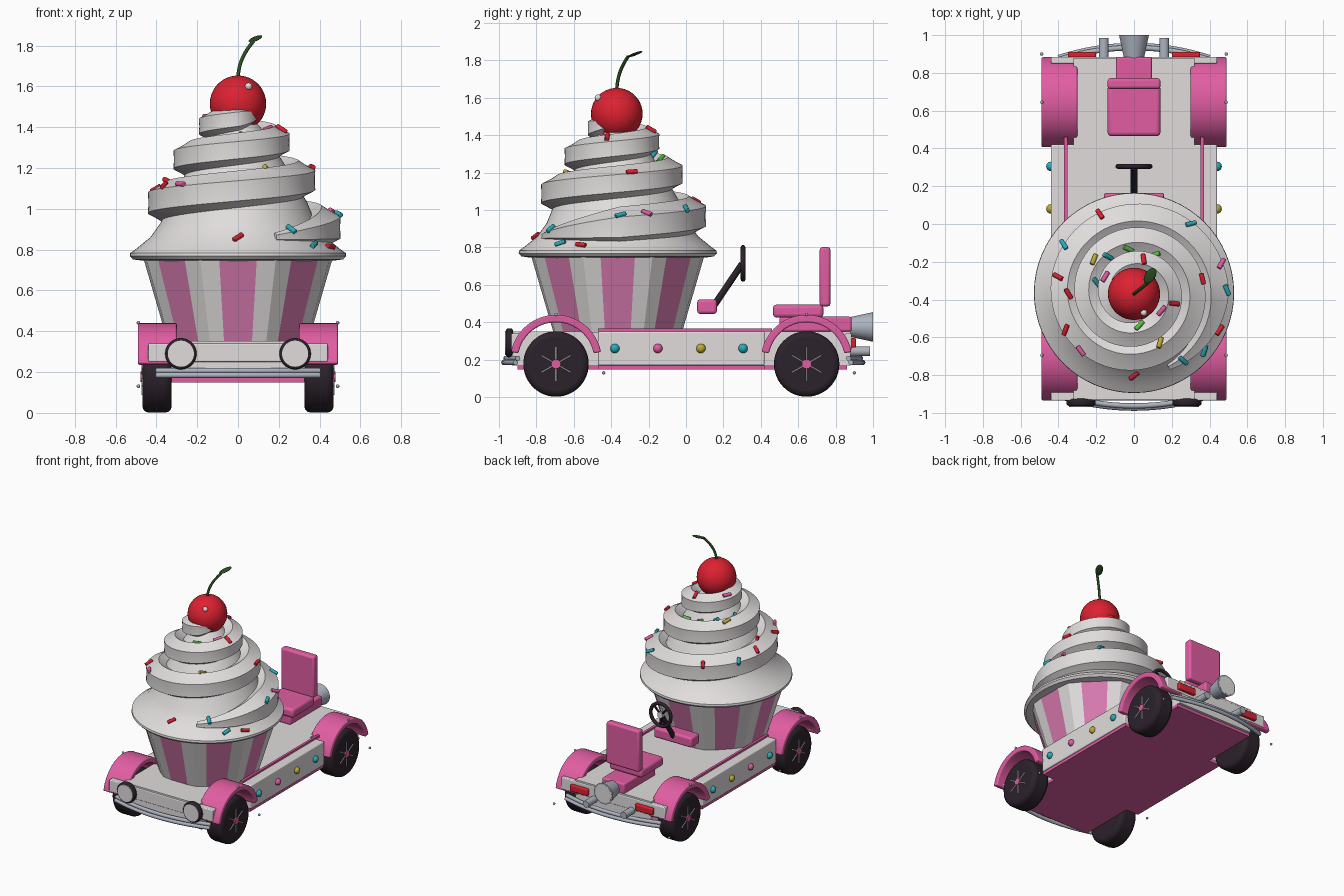
import bpy, bmesh, random
from math import pi, sin, cos, radians
from mathutils import Vector, Matrix
from mathutils.bvhtree import BVHTree

if "Cube" in bpy.data.objects:
    bpy.data.objects.remove(bpy.data.objects["Cube"])
random.seed(4)


def material(name, r, g, b):
    m = bpy.data.materials.new(name)
    m.use_nodes = True
    m.diffuse_color = (r, g, b, 1)
    m.node_tree.nodes["Principled BSDF"].inputs["Base Color"].default_value = (r, g, b, 1)
    return m


white = material("cream white", .75, .72, .72)
pink = material("candy pink", .75, .11, .36)
paper = material("paper pink", .7, .2, .44)
dark = material("liquorice dark", .025, .016, .024)
metal = material("pale metal", .42, .45, .52)
red = material("cherry red", .72, .015, .03)
stem_green = material("stem green", .025, .08, .015)
teal = material("teal", .02, .42, .5)
lime = material("lime", .1, .52, .06)
yellow = material("yellow", .52, .4, .03)


def finish(name, bm, *mats, angle=35, bevel=0):
    bmesh.ops.recalc_face_normals(bm, faces=bm.faces)
    me = bpy.data.meshes.new(name)
    bm.to_mesh(me)
    bm.free()
    for m in mats:
        me.materials.append(m)
    me.shade_smooth()
    me.set_sharp_from_angle(angle=radians(angle))
    ob = bpy.data.objects.new(name, me)
    bpy.context.collection.objects.link(ob)
    if bevel:
        mod = ob.modifiers.new("rounded edges", "BEVEL")
        mod.width, mod.segments, mod.limit_method = bevel, 3, "ANGLE"
    return ob


def box(name, mat, x, y, z, bevel=0):
    """Box from (min, max) pairs."""
    bm = bmesh.new()
    bmesh.ops.create_cube(bm, size=1)
    for v in bm.verts:
        v.co = [(p[0] + p[1]) / 2 + c * (p[1] - p[0]) for p, c in zip((x, y, z), v.co)]
    return finish(name, bm, mat, bevel=bevel)


def rod(name, mat, a, b, r1, r2=None, seg=32, bevel=0):
    """Cylinder or cone between two points."""
    a, b = Vector(a), Vector(b)
    bm = bmesh.new()
    spin = (b - a).to_track_quat("Z", "Y").to_matrix().to_4x4()
    bmesh.ops.create_cone(bm, cap_ends=True, segments=seg, radius1=r1,
                          radius2=r1 if r2 is None else r2, depth=(b - a).length,
                          matrix=Matrix.Translation((a + b) / 2) @ spin)
    return finish(name, bm, mat, bevel=bevel)


def ball(name, mat, center, r, seg=16, shape=None):
    bm = bmesh.new()
    bmesh.ops.create_uvsphere(bm, u_segments=seg, v_segments=seg // 2 + 2, radius=r,
                              matrix=Matrix.Translation(center) @ (shape or Matrix()))
    return finish(name, bm, mat, angle=80)


def tube(name, mat, points, r, closed=False):
    cu = bpy.data.curves.new(name, "CURVE")
    cu.dimensions, cu.bevel_depth, cu.bevel_resolution = "3D", r, 3
    cu.use_fill_caps = True
    sp = cu.splines.new("POLY")
    sp.points.add(len(points) - 1)
    for p, co in zip(sp.points, points):
        p.co = (*co, 1)
    sp.use_cyclic_u = closed
    cu.materials.append(mat)
    ob = bpy.data.objects.new(name, cu)
    bpy.context.collection.objects.link(ob)


def loft(bm, rings, caps=True):
    """Skin a list of equally long closed rings."""
    rows = [[bm.verts.new(p) for p in ring] for ring in rings]
    n = len(rows[0])
    for a, b in zip(rows, rows[1:]):
        for i in range(n):
            bm.faces.new((a[i], a[(i + 1) % n], b[(i + 1) % n], b[i]))
    if caps:
        bm.faces.new(rows[0])
        bm.faces.new(rows[-1])


# Chassis
box("chassis_core", white, (-.32, .32), (-.93, .88), (.17, .352))
box("chassis_middle", white, (-.44, .44), (-.47, .42), (.17, .352), .008)
box("floor_plate", pink, (-.325, .325), (-.9, .86), (.148, .172))
box("floor_plate_middle", pink, (-.43, .43), (-.47, .42), (.148, .172))
box("front_ledge", white, (-.44, .44), (-.935, -.89), (.25, .34), .006)
box("rear_ledge", white, (-.44, .44), (.85, .885), (.25, .34), .006)

# Wheels, fenders, side trim and candy lights
for s in (-1, 1):
    side = "left" if s > 0 else "right"
    for end, y0 in (("front", -.695), ("rear", .645)):
        tag = f"{end}_{side}"
        rod(f"{tag}_tyre", dark, (s * .325, y0, .177), (s * .468, y0, .177), .175, seg=48, bevel=.03)
        rod(f"{tag}_hub", pink, (s * .46, y0, .177), (s * .478, y0, .177), .026, seg=16)
        for k in range(6):
            d = Vector((0, cos(k * pi / 3 + pi / 6), sin(k * pi / 3 + pi / 6)))
            c = Vector((s * .469, y0, .177))
            rod(f"{tag}_spoke", white, c + d * .02, c + d * .09, .004, seg=6)
        bm = bmesh.new()
        arch = []
        for k in range(25):
            a = radians(11 + k * 158 / 24)
            arch.append([(s * x, y0 + r * cos(a), .195 + r * sin(a))
                         for x, r in ((.3, .205), (.49, .205), (.49, .245), (.3, .245))])
        loft(bm, arch)
        finish(f"{tag}_fender", bm, pink, bevel=.008)
        for dy, z in ((0, .442), (.255, .13)):
            ball(f"{tag}_bolt", metal, (s * .488, y0 + dy, z), .009, 8)
    box(f"{side}_trim", pink, sorted((s * .352, s * .37)), (-.47, .46), (.35, .366))
    for y, m in zip((-.38, -.15, .08, .305), (teal, pink, yellow, teal)):
        ball(f"{side}_candy_light", m, (s * .44, y, .26), .025)
    # Headlights, tail lights and exhausts
    rod(f"{side}_headlight_rim", dark, (s * .28, -.925, .29), (s * .28, -.963, .29), .077, seg=40, bevel=.012)
    rod(f"{side}_headlight_lens", white, (s * .28, -.95, .29), (s * .28, -.968, .29), .064, seg=40)
    box(f"{side}_tail_light", red, sorted((s * .2, s * .35)), (.88, .91), (.265, .315), .008)
    rod(f"{side}_exhaust", metal, (s * .16, .87, .245), (s * .16, .985, .245), .026, seg=24)
for name, sign, reach in (("front", -1, .975), ("rear", 1, .945)):
    for off, z in ((0, .185), (.012, .207)):
        tube(f"{name}_bumper", metal, [(x / 20, sign * (reach - off - .4 * (x / 20) ** 2), z)
                                       for x in range(-8, 9)], .014)

# Driver area
box("seat_pedestal", pink, (-.095, .095), (.5, .885), (.35, .43), .012)
box("seat_cushion", pink, (-.14, .14), (.465, .735), (.425, .495), .02)
box("seat_back", pink, (-.14, .14), (.715, .772), (.485, .802), .015)
box("dashboard", pink, (-.16, .16), (.06, .165), (.445, .522), .015)
rod("steering_column", dark, (0, .15, .49), (0, .3, .712), .018, seg=16)
wheel_center = Vector((0, .305, .715))
rim = [wheel_center + .085 * Vector((cos(k * pi / 16), 0, sin(k * pi / 16))) for k in range(32)]
tube("steering_wheel", dark, rim, .013, True)
for k in (4, 12, 24):
    rod("steering_spoke", dark, wheel_center, rim[k], .008, seg=8)
rod("steering_hub", white, (0, .295, .715), (0, .317, .715), .022, seg=16)

# Rear booster horn
rod("booster_cone", metal, (0, .84, .375), (0, 1, .375), .045, .079, 40)
rod("booster_mouth", white, (0, .99, .375), (0, 1.001, .375), .068, seg=40)

# Pleated paper cup: flat pink panels between ridged white ones
CY = -.365
bm = bmesh.new()
rings = []
for r, z in ((.35, .345), (.475, .765)):
    ring = []
    for k in range(8):
        for deg, grow in ((-11.25, 1), (11.25, 1), (22.5, 1.03)):
            a = radians(k * 45 + deg)
            ring.append((r * grow * cos(a), CY + r * grow * sin(a), z))
    rings.append(ring)
loft(bm, rings)
bm.faces.ensure_lookup_table()
for i, f in enumerate(bm.faces):
    f.material_index = 1 if i < 24 and i % 3 == 0 else 0
finish("paper_cup", bm, white, paper, angle=5)

# Frosting base and core
bm = bmesh.new()
profile = ((.46, .745), (.515, .752), (.53, .768), (.528, .783), (.5, .803), (.43, .86), (.38, .93),
           (.34, 1.03), (.27, 1.15), (.19, 1.28), (.11, 1.4), (.03, 1.48))
loft(bm, [[(r * cos(k * pi / 32), CY + r * sin(k * pi / 32), z) for k in range(64)] for r, z in profile])
core = finish("frosting_base", bm, white)

# Frosting swirl: a ridged section climbing a shrinking spiral
bm = bmesh.new()
rings = []
STEPS = 190
for i in range(STEPS + 1):
    t = i / STEPS
    a = radians(-65 + 1145 * t)
    size = (.112 - .045 * t) * min(1, .2 + t * 14, .25 + (1 - t) * 10)
    path = .53 - .4 * t - .9 * (.112 - .045 * t)
    z0 = .86 + .85 * t - .24 * t * t
    ring = []
    for k in range(12):
        b = k * pi / 6
        s = size * (1 if k % 2 else .84)
        r = path + s * cos(b)
        ring.append((r * cos(a), CY + r * sin(a), z0 + s * sin(b)))
    rings.append(ring)
loft(bm, rings)
swirl = finish("frosting_swirl", bm, white, angle=25)

# Sprinkles dropped onto the frosting
bm = bmesh.new()
bm.from_mesh(core.data)
bm.from_mesh(swirl.data)
tree = BVHTree.FromBMesh(bm)
bm.free()
spots = {
    red: ((-.18, .05), (.05, -.19), (-.4, -.28), (-.35, -.37), (.36, -.29), (.21, -.42), (-.36, -.56),
          (.45, -.56), (0, -.8)),
    teal: ((-.37, -.11), (.3, 0), (-.14, -.17), (-.2, -.31), (.49, -.35), (.26, -.72), (.37, -.67)),
    pink: ((-.15, -.28), (.46, -.21), (.15, -.46), (-.28, -.67)),
    lime: ((-.03, -.13), (.11, -.16), (.03, -.54)),
    yellow: ((-.21, -.19), (.14, -.63)),
}
for mat, places in spots.items():
    for x, y in places:
        hit, normal, _, _ = tree.ray_cast(Vector((x, y, 2)), Vector((0, 0, -1)))
        if hit:
            a = random.uniform(0, pi)
            d = normal.cross(Vector((cos(a), sin(a), .3))).normalized() * .03
            rod("sprinkle", mat, hit + normal * .006 - d, hit + normal * .006 + d, .013, seg=10, bevel=.008)

# Cherry, stem and leaf
ball("cherry", red, (0, -.37, 1.515), .138, 40)
ball("cherry_glint", white, (.052, -.47, 1.6), .018)
tube("cherry_stem", stem_green, [(.075 * u ** 2.2, -.37 + .06 * u ** 2.2, 1.63 + .19 * u)
                                 for u in [k / 10 for k in range(11)]], .009)
lean = Vector((.05, .08, .033)).to_track_quat("X", "Z").to_matrix().to_4x4()
ball("cherry_leaf", stem_green, (.085, -.275, 1.833), 1, 16, lean @ Matrix.Diagonal((.05, .027, .006, 1)))
